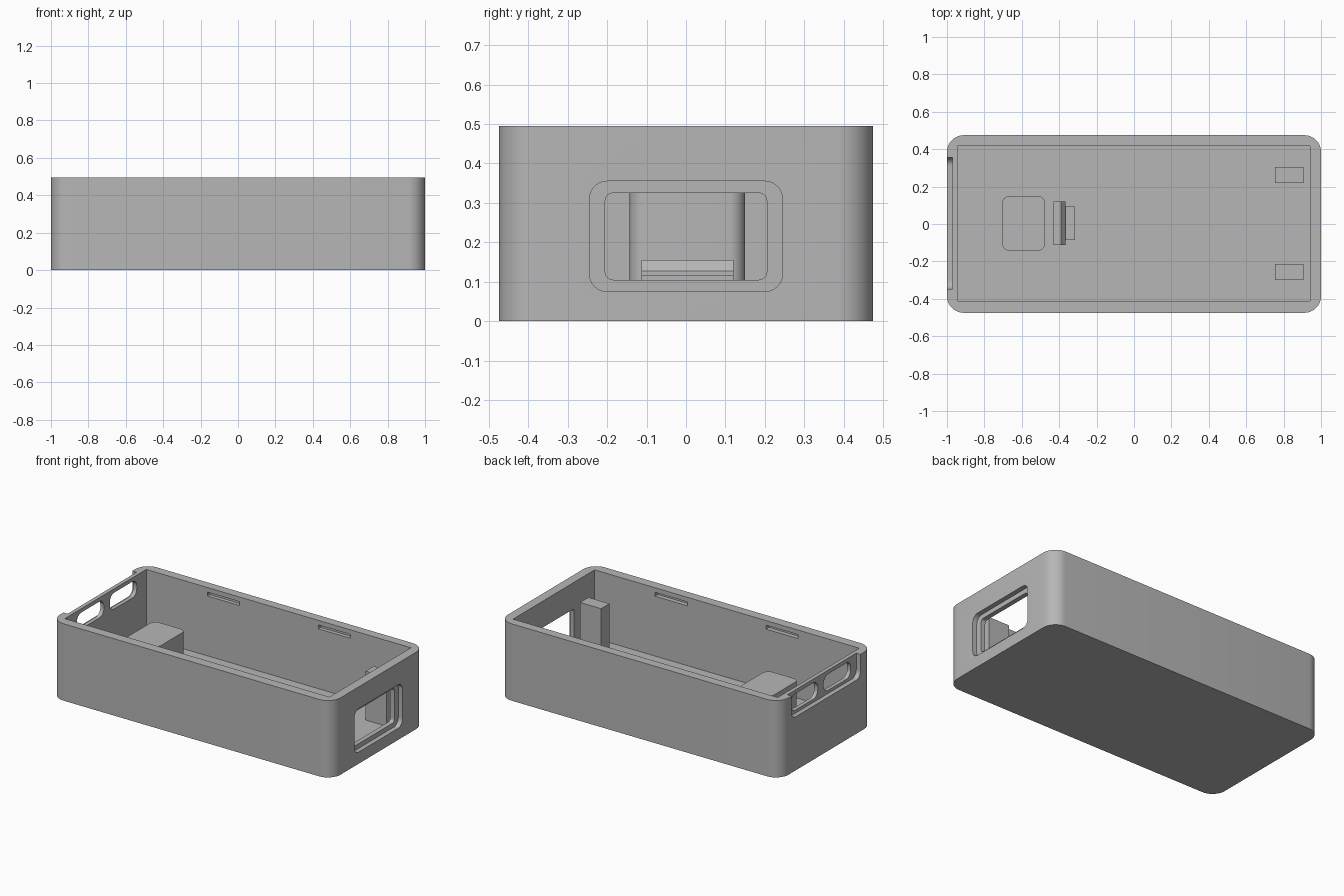
import bpy
import bmesh
from math import cos, sin, pi
from mathutils import Vector

cube = bpy.data.objects.get("Cube")
if cube:
    bpy.data.objects.remove(cube, do_unlink=True)

GREY = (0.47, 0.47, 0.47, 1)
plastic = bpy.data.materials.new("grey plastic")
plastic.use_nodes = True
plastic.diffuse_color = GREY
plastic.node_tree.nodes["Principled BSDF"].inputs["Base Color"].default_value = GREY


def extrude_outline(name, points, depth):
    """Solid made by extruding a closed 3D outline along a vector."""
    bm = bmesh.new()
    face = bm.faces.new([bm.verts.new(p) for p in points])
    result = bmesh.ops.extrude_face_region(bm, geom=[face])
    moved = [v for v in result["geom"] if isinstance(v, bmesh.types.BMVert)]
    bmesh.ops.translate(bm, verts=moved, vec=depth)
    bmesh.ops.recalc_face_normals(bm, faces=bm.faces)
    mesh = bpy.data.meshes.new(name)
    bm.to_mesh(mesh)
    bm.free()
    mesh.materials.append(plastic)
    obj = bpy.data.objects.new(name, mesh)
    bpy.context.collection.objects.link(obj)
    return obj


def rounded_rect(a0, a1, b0, b1, r, steps=8):
    """2D rectangle outline, with arcs at the corners if r is not zero."""
    if r == 0:
        return [(a0, b0), (a1, b0), (a1, b1), (a0, b1)]
    centres = [(a1 - r, b1 - r), (a0 + r, b1 - r), (a0 + r, b0 + r), (a1 - r, b0 + r)]
    return [(a + r * cos((q + i / steps) * pi / 2), b + r * sin((q + i / steps) * pi / 2))
            for q, (a, b) in enumerate(centres) for i in range(steps + 1)]


def block(name, x, y, z, r=0, axis="z"):
    """Box between the given ranges, its edges along the axis rounded by r."""
    if axis == "z":
        pts = [(a, b, z[0]) for a, b in rounded_rect(*x, *y, r)]
        return extrude_outline(name, pts, Vector((0, 0, z[1] - z[0])))
    pts = [(x[0], a, b) for a, b in rounded_rect(*y, *z, r)]
    return extrude_outline(name, pts, Vector((x[1] - x[0], 0, 0)))


def cut(target, cutter):
    cutter.hide_render = True
    mod = target.modifiers.new("cut", "BOOLEAN")
    mod.operation = "DIFFERENCE"
    mod.solver = "EXACT"
    mod.object = cutter
    bpy.context.view_layer.objects.active = target
    bpy.ops.object.modifier_apply(modifier=mod.name)
    bpy.data.objects.remove(cutter, do_unlink=True)


def smooth(obj):
    bpy.ops.object.select_all(action="DESELECT")
    obj.select_set(True)
    bpy.context.view_layer.objects.active = obj
    bpy.ops.object.shade_smooth_by_angle(angle=pi / 6)


HEIGHT, FLOOR = 0.495, 0.055
BASE = FLOOR - 0.005  # inner parts sink slightly into the floor

# Open tray with rounded outer corners and a square cavity
case = block("case", (-1, 1), (-0.475, 0.475), (0, HEIGHT), 0.09)
cut(case, block("cavity", (-0.945, 0.94), (-0.413, 0.417), (FLOOR, 0.6)))

# Stepped socket opening in the +x end
cut(case, block("socket_recess", (0.97, 1.1), (-0.245, 0.245), (0.075, 0.355), 0.045, "x"))
cut(case, block("socket_opening", (0.9, 1.1), (-0.205, 0.205), (0.105, 0.325), 0.02, "x"))

# Shallow recess, open at the rim, with two port windows in the -x end
cut(case, block("port_recess", (-1.1, -0.97), (-0.347, 0.355), (0.345, 0.7), 0.045, "x"))
for y in ((-0.29, -0.015), (0.045, 0.32)):
    cut(case, block("port_window", (-1.1, -0.9), y, (0.365, 0.47), 0.045, "x"))

# Snap slots inside both long walls
for side in (-1, 1):
    for end in (-1, 1):
        xs = sorted((end * 0.28, end * 0.51))
        ys = sorted((side * 0.4, side * 0.442))
        cut(case, block("snap_slot", xs, ys, (0.44, 0.465)))
smooth(case)

# Rounded support pedestal
smooth(block("support_pedestal", (-0.705, -0.475), (-0.143, 0.15), (BASE, 0.33), 0.04))

# Two corner posts
block("post_right", (0.755, 0.905), (-0.3, -0.215), (BASE, 0.37))
block("post_left", (0.755, 0.905), (0.22, 0.305), (BASE, 0.37))

# Clip with a sloped, slightly overhanging lip and a low foot
clip_profile = [(-0.43, BASE), (-0.375, BASE), (-0.375, 0.115), (-0.367, 0.115),
                (-0.367, 0.127), (-0.39, 0.155), (-0.43, 0.155)]
extrude_outline("clip", [(x, -0.113, z) for x, z in clip_profile], Vector((0, 0.233, 0)))
block("clip_foot", (-0.38, -0.315), (-0.085, 0.093), (BASE, 0.1))
